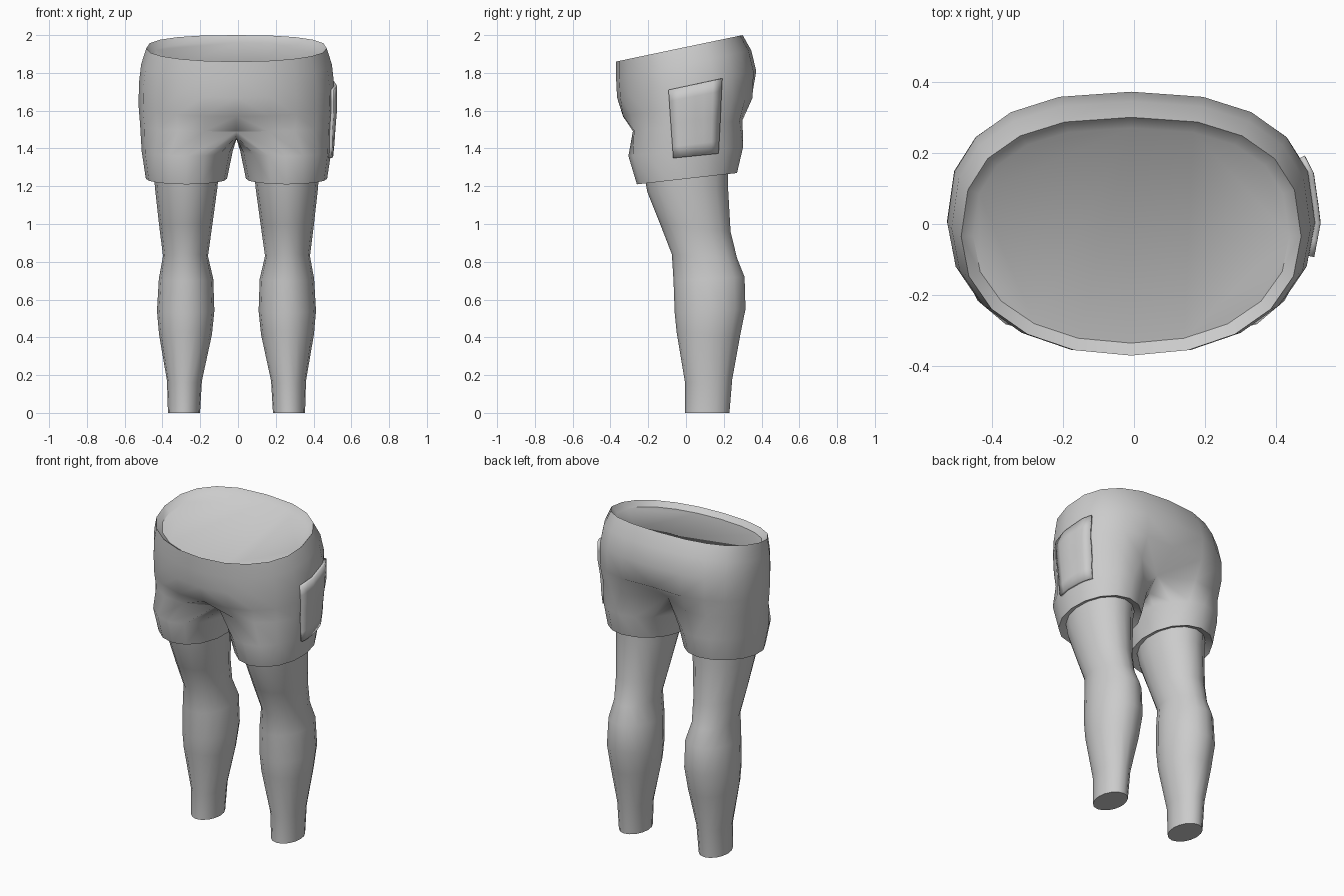
import bpy, bmesh, math
from mathutils import Vector
from mathutils.bvhtree import BVHTree

if "Cube" in bpy.data.objects:
    bpy.data.objects.remove(bpy.data.objects["Cube"], do_unlink=True)

SHIFT = -0.008      # the pocket moves the body slightly off centre
HALF = 10           # steps around half the waist
SEAM = 5            # crotch points between the legs
ROUND = HALF + 1 + SEAM

grey = bpy.data.materials.new("plain_grey")
grey.use_nodes = True
grey.diffuse_color = (0.6, 0.6, 0.6, 1)
grey.node_tree.nodes["Principled BSDF"].inputs["Base Color"].default_value = (0.6, 0.6, 0.6, 1)


def power(v, p):
    return math.copysign(abs(v) ** (2 / p), v)


def tilted(y, yf, yb, zf, zb):
    return zf + (zb - zf) * (y - yf) / (yb - yf)


def torso_ring(bm, hx, yf, yb, zf, zb, dent=0):
    """Half ring from front centre round the side to back centre."""
    ring = []
    for i in range(HALF + 1):
        a = math.pi * (i / HALF - 0.5)
        p = 2.5 if a > 0 else 2.15
        x = 0 if i in (0, HALF) else hx * power(math.cos(a), p)
        y = (yf + yb) / 2 + (yb - yf) / 2 * power(math.sin(a), p)
        z = tilted(y, yf, yb, zf, zb)
        y *= 1 - dent * max(0, 1 - x / 0.24)
        ring.append(bm.verts.new((x, y, z)))
    return ring


def leg_ring(bm, x0, x1, yf, yb, zf, zb):
    """Full oval ring, tilted from front to back."""
    ring = []
    for i in range(ROUND):
        a = math.tau * (i - HALF / 2) / ROUND
        x = (x0 + x1) / 2 + (x1 - x0) / 2 * math.cos(a)
        y = (yf + yb) / 2 + (yb - yf) / 2 * math.sin(a)
        ring.append(bm.verts.new((x, y, tilted(y, yf, yb, zf, zb))))
    return ring


def loft(bm, rings, closed):
    for a, b in zip(rings, rings[1:]):
        n = len(a)
        for i in range(n if closed else n - 1):
            j = (i + 1) % n
            bm.faces.new((a[i], b[i], b[j], a[j]))


def finish(bm, name, mirror=True):
    mesh = bpy.data.meshes.new(name)
    bm.to_mesh(mesh)
    bm.free()
    mesh.materials.append(grey)
    obj = bpy.data.objects.new(name, mesh)
    bpy.context.collection.objects.link(obj)
    obj.location.x = SHIFT
    bpy.ops.object.select_all(action='DESELECT')
    obj.select_set(True)
    bpy.context.view_layer.objects.active = obj
    bpy.ops.object.shade_smooth_by_angle(angle=math.radians(45))
    if mirror:
        mod = obj.modifiers.new("mirror", 'MIRROR')
        mod.merge_threshold = 0.0005
    return obj


# Shorts: waist cap, rim and hips
bm = bmesh.new()
torso = [torso_ring(bm, *r) for r in (
    (0.445, -0.335, 0.27, 1.835, 1.96),
    (0.478, -0.37, 0.30, 1.86, 2.0),
    (0.505, -0.37, 0.345, 1.77, 1.92),
    (0.517, -0.365, 0.372, 1.67, 1.81),
    (0.518, -0.355, 0.37, 1.57, 1.67, 0.06),
    (0.51, -0.335, 0.335, 1.49, 1.55, 0.42),
)]
loft(bm, torso, False)
bm.faces.new(torso[0])

# Shorts: crotch seam, leg tubes and hems
hip = torso[-1]
back, front = hip[-1].co, hip[0].co
seam = []
for k in range(1, SEAM + 1):
    t = k / (SEAM + 1)
    co = back.lerp(front, t)
    co.z = 1.5 - 0.05 * math.sin(math.pi * t) ** 0.5
    seam.append(bm.verts.new(co))
tubes = [hip + seam] + [leg_ring(bm, *r) for r in (
    (0.02, 0.502, -0.305, 0.303, 1.36, 1.41),
    (0.05, 0.48, -0.26, 0.27, 1.21, 1.27),
    (0.09, 0.44, -0.215, 0.225, 1.235, 1.285),
)]
loft(bm, tubes, True)
tree = BVHTree.FromBMesh(bm)
finish(bm, "shorts")

# Legs: thigh, knee, calf and ankle
bm = bmesh.new()
leg = [leg_ring(bm, *r) for r in (
    (0.09, 0.44, -0.225, 0.225, 1.28, 1.32),
    (0.102, 0.431, -0.205, 0.222, 1.17, 1.2),
    (0.13, 0.408, -0.137, 0.236, 1.0, 0.96),
    (0.151, 0.389, -0.075, 0.27, 0.84, 0.82),
    (0.123, 0.411, -0.066, 0.31, 0.7, 0.72),
    (0.117, 0.421, -0.06, 0.315, 0.53, 0.55),
    (0.13, 0.41, -0.05, 0.285, 0.43, 0.4),
    (0.183, 0.368, -0.005, 0.245, 0.16, 0.18),
    (0.193, 0.363, -0.005, 0.23, 0, 0),
)]
loft(bm, leg, True)
bm.faces.new(list(reversed(leg[-1])))
bm.faces.new(leg[0])
finish(bm, "legs")

# Pocket patch laid over the left side of the shorts
bm = bmesh.new()
top = Vector((-0.09, 1.71)), Vector((0.185, 1.77))
bottom = Vector((-0.065, 1.35)), Vector((0.165, 1.375))
STEPS = 6
rows = []
for r in range(STEPS + 1):
    row = []
    for c in range(STEPS + 1):
        s, t = r / STEPS, c / STEPS
        p = top[0].lerp(top[1], t).lerp(bottom[0].lerp(bottom[1], t), s)
        hit = tree.ray_cast(Vector((1, p.x, p.y)), Vector((-1, 0, 0)))[0]
        row.append(bm.verts.new(hit or (0.49, p.x, p.y)))
    rows.append(row)
loft(bm, rows, False)
pocket = finish(bm, "side_pocket", mirror=False)
thick = pocket.modifiers.new("thickness", 'SOLIDIFY')
thick.thickness = 0.016
thick.offset = 1
